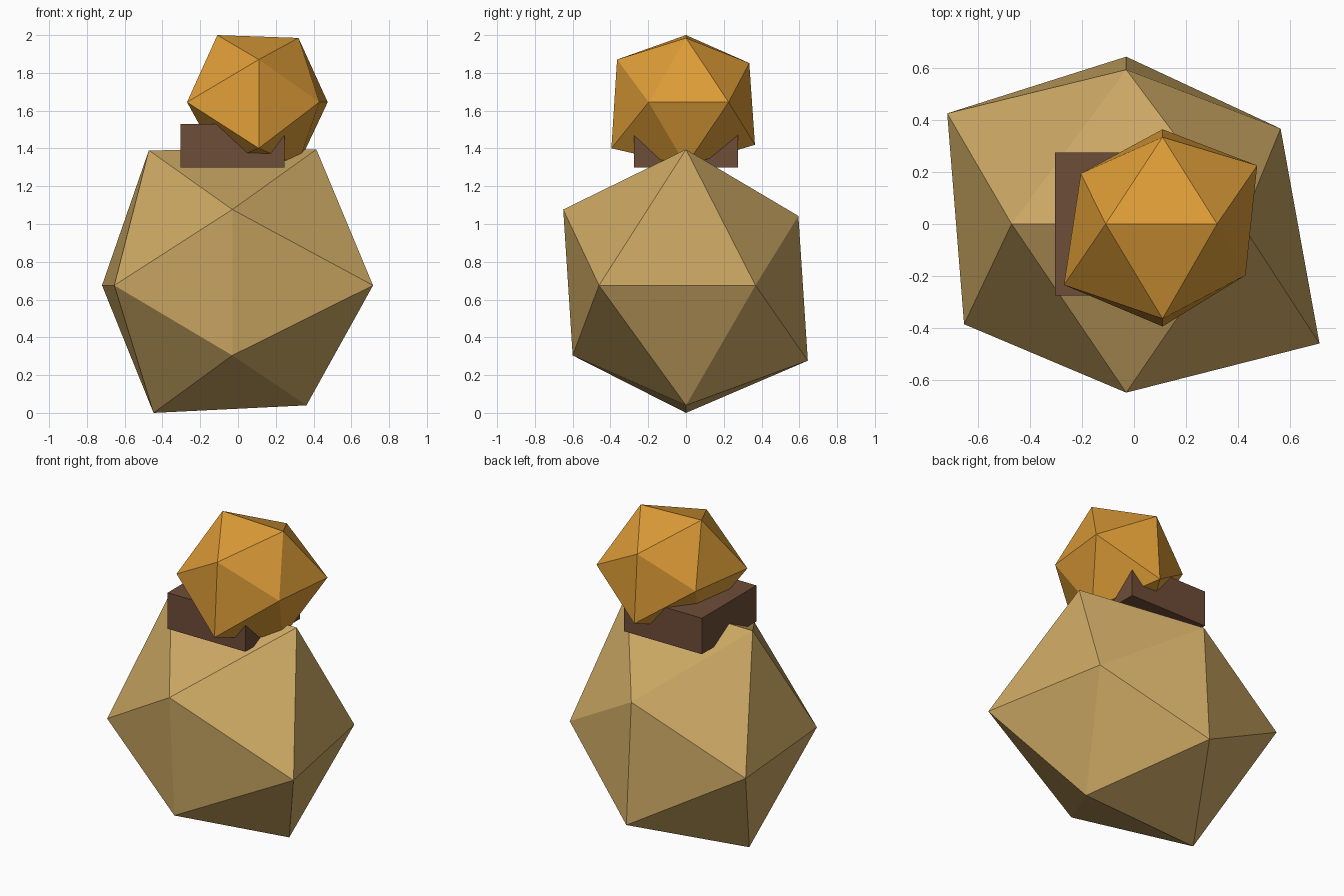
import bpy
import bmesh
from mathutils import Vector

cube = bpy.data.objects.get("Cube")
if cube:
    bpy.data.objects.remove(cube, do_unlink=True)

GOLDEN = (1 + 5 ** 0.5) / 2
SIGNS = [(-1, -1), (-1, 1), (1, -1), (1, 1)]


def material(name, rgb):
    mat = bpy.data.materials.new(name)
    mat.use_nodes = True
    mat.diffuse_color = (*rgb, 1)
    bsdf = next(n for n in mat.node_tree.nodes if n.type == "BSDF_PRINCIPLED")
    bsdf.inputs["Base Color"].default_value = (*rgb, 1)
    return mat


def finish(name, bm, centre, mat):
    bmesh.ops.recalc_face_normals(bm, faces=bm.faces)
    mesh = bpy.data.meshes.new(name)
    bm.to_mesh(mesh)
    bm.free()
    mesh.materials.append(mat)
    obj = bpy.data.objects.new(name, mesh)
    obj.location = centre
    bpy.context.collection.objects.link(obj)
    return obj


def rough_stone(name, centre, xz, xy, yz, mat):
    """Uneven icosahedron: each corner is pushed out along its own ray.
    The lists give the long coordinate of the corners in each plane,
    ordered by the signs of (long axis, short axis)."""
    bm = bmesh.new()
    for long_axis, short_axis, reaches in ((2, 0, xz), (0, 1, xy), (1, 2, yz)):
        for (s_long, s_short), reach in zip(SIGNS, reaches):
            p = Vector((0, 0, 0))
            p[long_axis] = s_long * reach
            p[short_axis] = s_short * reach / GOLDEN
            bm.verts.new(p)
    bmesh.ops.convex_hull(bm, input=bm.verts[:])
    return finish(name, bm, centre, mat)


def block(name, centre, size, mat):
    bm = bmesh.new()
    bmesh.ops.create_cube(bm, size=1)
    bmesh.ops.scale(bm, vec=size, verts=bm.verts)
    return finish(name, bm, centre, mat)


sand = material("sand", (0.60, 0.39, 0.125))
amber = material("amber", (0.72, 0.33, 0.038))
brown = material("dark brown", (0.155, 0.074, 0.040))

# Large faceted body
rough_stone("body", (-0.03, 0, 0.675),
            (0.675, 0.635, 0.715, 0.72),
            (0.625, 0.69, 0.745, 0.595),
            (0.60, 0.65, 0.645, 0.595), sand)

# Square collar sunk into the top of the body
block("collar", (-0.03, 0, 1.415), (0.55, 0.55, 0.23), brown)

# Small faceted head, set off to the left
rough_stone("head", (0.11, 0, 1.645),
            (0.325, 0.335, 0.355, 0.34),
            (0.38, 0.315, 0.32, 0.365),
            (0.395, 0.365, 0.365, 0.335), amber)
